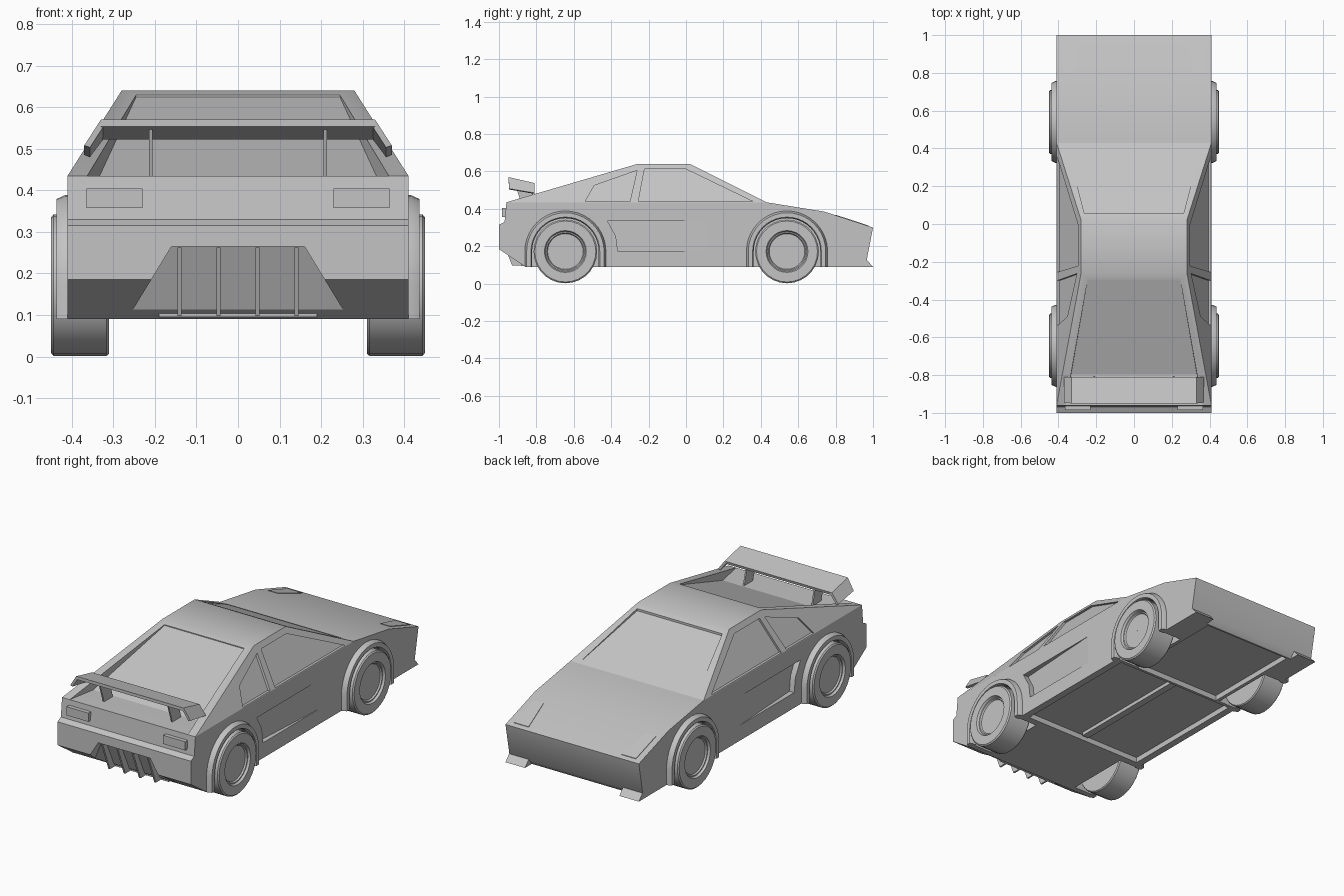
import bpy, bmesh, math
from mathutils import Vector

old = bpy.data.objects.get("Cube")
if old:
    bpy.data.objects.remove(old, do_unlink=True)

grey = bpy.data.materials.new("plain_grey")
grey.use_nodes = True
grey.diffuse_color = (0.55, 0.55, 0.55, 1)
grey.node_tree.nodes["Principled BSDF"].inputs["Base Color"].default_value = (0.55, 0.55, 0.55, 1)


def finish(name, bm):
    bmesh.ops.recalc_face_normals(bm, faces=bm.faces)
    mesh = bpy.data.meshes.new(name)
    bm.to_mesh(mesh)
    bm.free()
    mesh.materials.append(grey)
    ob = bpy.data.objects.new(name, mesh)
    bpy.context.collection.objects.link(ob)
    return ob


def loft(name, rings, closed=False):
    """Join rings of equal length with quads; cap the ends unless closed."""
    bm = bmesh.new()
    rows = [[bm.verts.new(p) for p in ring] for ring in rings]
    n = len(rows[0])
    pairs = list(zip(rows, rows[1:])) + ([(rows[-1], rows[0])] if closed else [])
    for a, b in pairs:
        for i in range(n):
            j = (i + 1) % n
            bm.faces.new((a[i], a[j], b[j], b[i]))
    if not closed:
        bm.faces.new(rows[0])
        bm.faces.new(rows[-1])
    return finish(name, bm)


def prism(name, outline, x0, x1):
    return loft(name, [[(x, y, z) for y, z in outline] for x in (x0, x1)])


def box(name, x0, x1, y0, y1, z0, z1):
    return prism(name, [(y0, z0), (y1, z0), (y1, z1), (y0, z1)], x0, x1)


def activate(ob):
    bpy.ops.object.select_all(action='DESELECT')
    bpy.context.view_layer.objects.active = ob
    ob.select_set(True)


def cut(target, cutter):
    mod = target.modifiers.new("cut", 'BOOLEAN')
    mod.operation = 'DIFFERENCE'
    mod.solver = 'EXACT'
    mod.object = cutter
    activate(target)
    bpy.ops.object.modifier_apply(modifier=mod.name)
    bpy.data.objects.remove(cutter, do_unlink=True)


def arc(cy, cz, r, a0, a1, n):
    return [(cy + r * math.cos(a0 + (a1 - a0) * i / n),
             cz + r * math.sin(a0 + (a1 - a0) * i / n)) for i in range(n + 1)]


W, BELT, ROOF, TOP_W = 0.41, 0.435, 0.64, 0.28
AXLES = {"rear": -0.645, "front": 0.54}
HUB = 0.172
SIDES = {"left": 1, "right": -1}

# Lower body
body = prism("lower_body", [(-.96, BELT), (-.97, .33), (-1, .315), (-1, .185), (-.86, .09),
                            (.94, .09), (.965, .12), (1, .30), (.74, .385), (.43, BELT)], -W, W)

# Cabin with sloping sides
cabin = loft("cabin", [
    [(-W, -.96, BELT), (W, -.96, BELT), (W, .43, BELT), (-W, .43, BELT)],
    [(-TOP_W, -.26, ROOF), (TOP_W, -.26, ROOF), (TOP_W, .02, ROOF), (-TOP_W, .02, ROOF)]])

# Recessed rear window between the buttresses
floor_line = [(-.295, .625, .245), (-.81, .43, .335), (-1, .43, .37)]
section = floor_line + [(-1, .8, .37), (-.295, .8, .245)]
cut(cabin, loft("cutter", [[(s * w, y, z) for y, z, w in section] for s in (-1, 1)]))

# Windscreen panel, sunk a little at its top edge
screen = [(-.355, .41), (.355, .41), (.262, .055), (-.262, .055)]


def screen_z(y):
    return BELT + (.43 - y) / .41 * (ROOF - BELT)


cut(cabin, loft("cutter", [
    [(x, y, screen_z(y) + .04) for x, y in screen],
    [(x, y, screen_z(y) - (.002 if y > .2 else .012)) for x, y in screen]]))

# Side windows
windows = [[(.36, .438), (0, .612), (-.222, .612), (-.255, .438)],
           [(-.30, .438), (-.262, .605), (-.49, .525), (-.54, .438)]]
for s in SIDES.values():
    for outline in windows:
        def pane(dx):
            return [(s * (TOP_W + (ROOF - z) / (ROOF - BELT) * (W - TOP_W) + dx), y, z)
                    for y, z in outline]
        cut(cabin, loft("cutter", [pane(.05), pane(-.014)]))

# Wheel wells and wedge shaped side scoops
scoop = [(.11, .175), (.11, .335), (-.42, .335), (-.375, .255), (-.365, .175)]
for s in SIDES.values():
    for cy in AXLES.values():
        well = arc(cy, HUB, .185, 0, math.pi, 20)
        well = [(cy + .185, 0)] + well + [(cy - .185, 0)]
        cut(body, prism("cutter", well, s * .29, s * .5))
    cut(body, loft("cutter", [
        [(s * (W + .03), y, z) for y, z in scoop],
        [(s * (W - .001 - .03 * (.11 - y) / .5), y, z) for y, z in scoop]]))

# Recessed floor, diffuser opening and sunken panel
cut(body, box("cutter", -.37, .37, -.42, .335, 0, .12))
cut(body, box("cutter", -.27, .27, .35, .93, 0, .12))
cut(body, loft("cutter", [
    [(-.16, -1.05, .265), (.16, -1.05, .265), (.285, -1.05, .06), (-.285, -1.05, .06)],
    [(-.16, -.965, .265), (.16, -.965, .265), (.285, -.87, .06), (-.285, -.87, .06)]]))

# Underside ridge and tray
box("floor_ridge", -.02, .02, -.40, .335, .10, .13)
box("engine_tray", -.19, .19, -.88, -.46, .095, .15)

# Diffuser fins
for i in range(4):
    x = -.141 + .094 * i
    prism("diffuser_fin", [(-.995, .262), (-.93, .098), (-.85, .098), (-.93, .262)],
          x - .005, x + .005)

# Tail lamps, nose flaps and headlamp covers
for side, s in SIDES.items():
    box(side + "_tail_lamp", s * .23, s * .365, -.985, -.95, .357, .405)
    prism(side + "_nose_flap", [(.94, .09), (1, .09), (.968, .125), (.92, .125)],
          s * .29, s * W)
    cover = [(.315, .80), (.375, .80), (.375, .975), (.285, .975)]
    loft(side + "_headlamp_cover", [
        [(s * x, y, .30 + (1 - y) * .327 + dz) for x, y in cover] for dz in (-.01, .003)])

# Wheels and flared arches
for end, cy in AXLES.items():
    for side, s in SIDES.items():
        tyre = [(.001, .31), (.165, .31), (.17, .316), (.17, .444), (.163, .45), (.112, .45),
                (.106, .438), (.10, .438), (.095, .43), (.001, .43)]
        n = 28
        rings = []
        for i in range(n):
            a = 2 * math.pi * i / n
            rings.append([(s * x, cy + r * math.cos(a), HUB + r * math.sin(a)) for r, x in tyre])
        loft(end + "_" + side + "_wheel", rings, closed=True)

        flare = [(.217, .40), (.217, .415), (.207, .437), (.184, .437), (.178, .425), (.178, .40)]
        rings = []
        for i in range(-1, 22):
            a = math.pi * min(max(i, 0), 20) / 20
            drop = 0 if 0 <= i <= 20 else HUB - .09
            rings.append([(s * x, cy + r * math.cos(a), HUB + r * math.sin(a) - drop)
                          for r, x in flare])
        loft(end + "_" + side + "_arch", rings)

# Rear wing with canted end plates on two thin posts
prism("wing", [(-.95, .57), (-.95, .553), (-.815, .522), (-.81, .538)], -.33, .33)
for side, s in SIDES.items():
    plate = [(.33, -.95, .57), (.33, -.81, .538), (.37, -.81, .485), (.37, -.945, .508)]
    loft(side + "_wing_end", [[(s * (x - d), y, z - d / 3) for x, y, z in plate]
                              for d in (0, .014)])
    prism(side + "_wing_post", [(-.92, .55), (-.83, .53), (-.805, .43), (-.88, .43)],
          s * .206, s * .214)

# Smooth curved parts, keep hard edges
for ob in list(bpy.context.collection.objects):
    if ob.type == 'MESH' and grey.name in ob.data.materials:
        activate(ob)
        bpy.ops.object.shade_smooth_by_angle(angle=math.radians(30))
